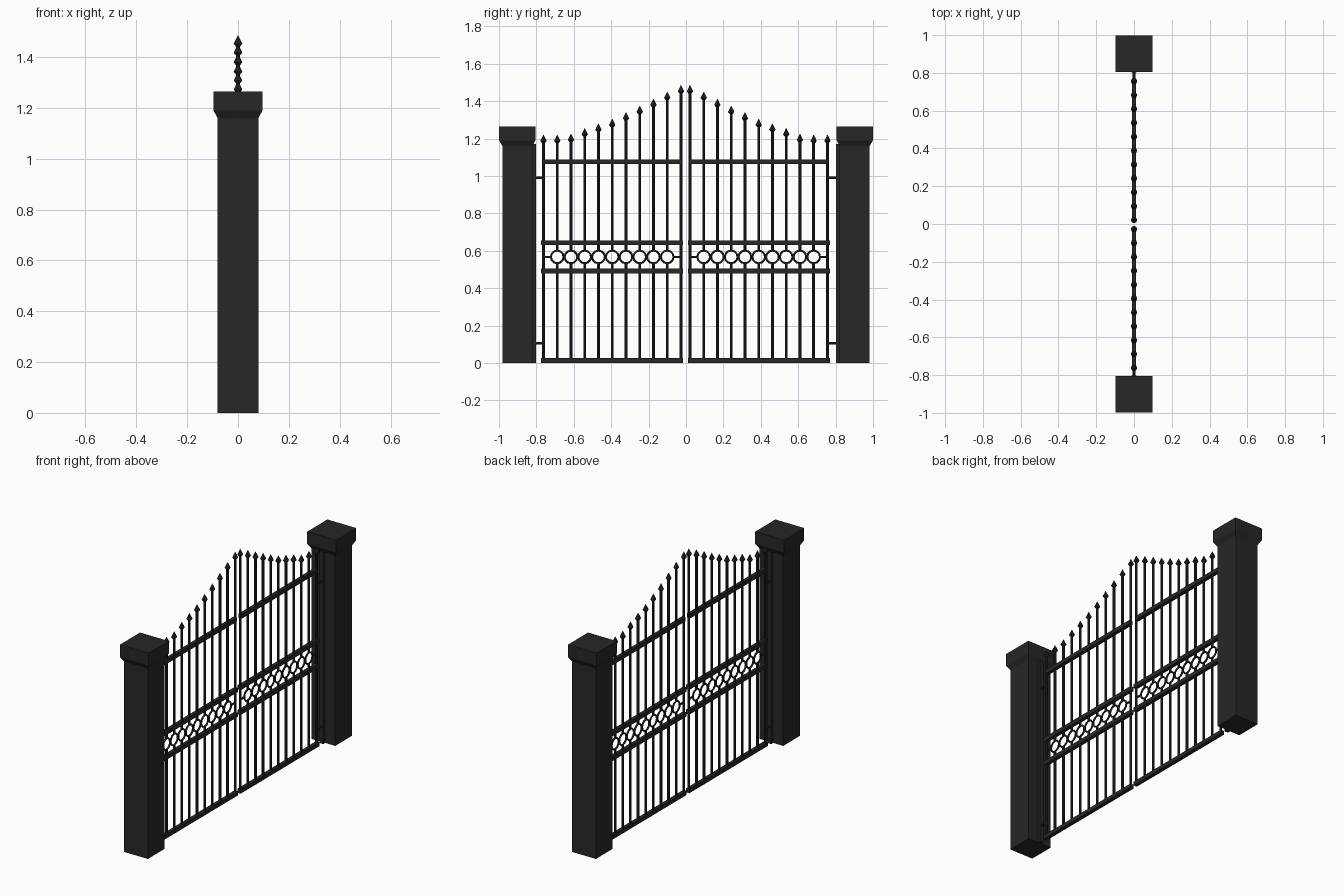
import bpy, bmesh
from math import pi
from mathutils import Matrix, Vector

if "Cube" in bpy.data.objects:
    bpy.data.objects.remove(bpy.data.objects["Cube"])

black = bpy.data.materials.new("black_iron")
black.diffuse_color = (0.02, 0.02, 0.02, 1)
black.use_nodes = True
black.node_tree.nodes["Principled BSDF"].inputs["Base Color"].default_value = black.diffuse_color


def finish(name, bm):
    bmesh.ops.recalc_face_normals(bm, faces=bm.faces)
    me = bpy.data.meshes.new(name)
    bm.to_mesh(me)
    bm.free()
    ob = bpy.data.objects.new(name, me)
    me.materials.append(black)
    bpy.context.collection.objects.link(ob)
    return ob


def box(bm, lo, hi):
    lo, hi = Vector(lo), Vector(hi)
    m = Matrix.Translation((lo + hi) / 2) @ Matrix.Diagonal((*(hi - lo), 1))
    bmesh.ops.create_cube(bm, size=1, matrix=m)


def cone(bm, y, z0, z1, r0, r1, seg=8):
    bmesh.ops.create_cone(bm, cap_ends=True, segments=seg, radius1=r0, radius2=r1,
                          depth=z1 - z0, matrix=Matrix.Translation((0, y, (z0 + z1) / 2)))


def rod(bm, y0, y1, z, r):
    m = Matrix.Translation((0, (y0 + y1) / 2, z)) @ Matrix.Rotation(pi / 2, 4, 'X')
    bmesh.ops.create_cone(bm, cap_ends=True, segments=8, radius1=r, radius2=r,
                          depth=abs(y1 - y0), matrix=m)


TIPS = [1.485, 1.45, 1.412, 1.375, 1.34, 1.305, 1.28, 1.255, 1.225, 1.22, 1.22]
STEP, RING_Z = 0.0735, 0.567

for side, s, start in (("right", 1, 0.021), ("left", -1, -0.027)):
    ys = [start + s * STEP * i for i in range(len(TIPS))]

    # square post with flared cap, lofted from stacked sections
    bm = bmesh.new()
    rings = []
    for h, z in ((0.08, 0), (0.08, 1.16), (0.097, 1.19), (0.097, 1.265)):
        rings.append([bm.verts.new((a * h, s * 0.902 + b * h, z))
                      for a, b in ((-1, -1), (1, -1), (1, 1), (-1, 1))])
    for lo, hi in zip(rings, rings[1:]):
        for i in range(4):
            j = (i + 1) % 4
            bm.faces.new((lo[i], lo[j], hi[j], hi[i]))
    bm.faces.new(rings[0])
    bm.faces.new(rings[-1])
    finish(side + "_post", bm)

    # mounting strip on the post and hinge arms
    bm = bmesh.new()
    box(bm, (-0.0125, s * 0.803, 0), (0.0125, s * 0.825, 1.17))
    for z in (0.105, 0.99):
        rod(bm, ys[-1], s * 0.81, z, 0.007)
    finish(side + "_hinge", bm)

    # horizontal rails
    bm = bmesh.new()
    for z in (0.013, 0.492, 0.643):
        box(bm, (-0.011, ys[0] - s * 0.011, z - 0.0125), (0.011, ys[-1] + s * 0.014, z + 0.0125))
    box(bm, (-0.011, ys[0], 1.063), (0.011, ys[-1], 1.088))
    for end, near in ((ys[0], ys[1]), (ys[-1], ys[-2])):
        rod(bm, end, near + (0.034 if end > near else -0.034), RING_Z, 0.006)
    finish(side + "_rails", bm)

    # pickets with spear finials; inner ones are broken by the ring band
    bm = bmesh.new()
    for i, (y, tip) in enumerate(zip(ys, TIPS)):
        end = i in (0, len(TIPS) - 1)
        spans = [(0.005, tip - 0.03)] if end else [(0.005, RING_Z - 0.034),
                                                  (RING_Z + 0.034, tip - 0.03)]
        for z0, z1 in spans:
            cone(bm, y, z0, z1, 0.0075, 0.0075)
        cone(bm, y, tip - 0.043, tip - 0.033, 0.009, 0.017)
        cone(bm, y, tip - 0.033, tip, 0.017, 0.001)
    finish(side + "_pickets", bm)

    # ring band
    for i, y in enumerate(ys[1:-1]):
        bpy.ops.mesh.primitive_torus_add(major_segments=12, minor_segments=6,
                                         major_radius=0.034, minor_radius=0.0055,
                                         location=(0, y, RING_Z), rotation=(0, pi / 2, 0))
        ob = bpy.context.object
        ob.name = f"{side}_ring_{i + 1}"
        ob.data.materials.append(black)
